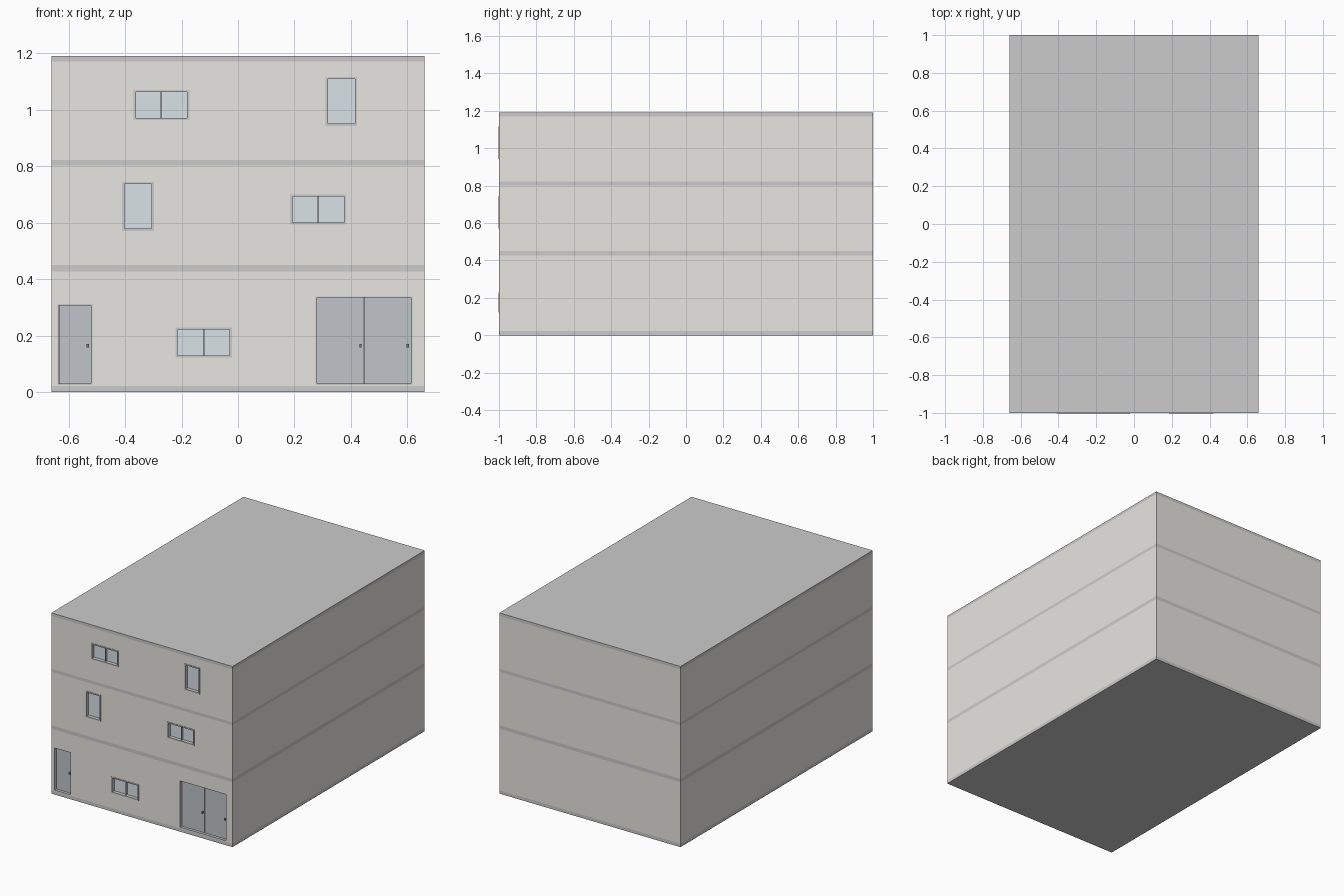
import bpy, bmesh

if "Cube" in bpy.data.objects:
    bpy.data.objects.remove(bpy.data.objects["Cube"])

W, D, H = 0.66, 1.0, 1.19          # half width, half depth, height
FRONT, WALL = -D, 0.04             # front plane, wall thickness


def material(name, rgb):
    m = bpy.data.materials.new(name)
    m.diffuse_color = (*rgb, 1)
    m.use_nodes = True
    m.node_tree.nodes["Principled BSDF"].inputs["Base Color"].default_value = m.diffuse_color
    return m


WALL_M = material("plaster", (0.80, 0.79, 0.75))
SLAB_M = material("concrete", (0.74, 0.74, 0.73))
FRAME_M = material("frame_grey", (0.54, 0.54, 0.54))
GLASS_M = material("glass", (0.69, 0.76, 0.80))
DOOR_M = material("door_grey", (0.53, 0.56, 0.59))
DARK_M = material("handle_dark", (0.2, 0.2, 0.2))


def boxes(name, spans, mat=None):
    """One object made of boxes given as (x0, x1, y0, y1, z0, z1)."""
    bm = bmesh.new()
    for x0, x1, y0, y1, z0, z1 in spans:
        for v in bmesh.ops.create_cube(bm, size=1)["verts"]:
            v.co = (x1 if v.co.x > 0 else x0,
                    y1 if v.co.y > 0 else y0,
                    z1 if v.co.z > 0 else z0)
    me = bpy.data.meshes.new(name)
    bm.to_mesh(me)
    bm.free()
    ob = bpy.data.objects.new(name, me)
    bpy.context.collection.objects.link(ob)
    if mat:
        me.materials.append(mat)
    return ob


def frame(name, x0, x1, z0, z1, t, y0, y1, splits=()):
    """Rectangular frame with optional vertical mullions."""
    parts = [(x0, x0 + t, y0, y1, z0, z1), (x1 - t, x1, y0, y1, z0, z1),
             (x0 + t, x1 - t, y0, y1, z0, z0 + t),
             (x0 + t, x1 - t, y0, y1, z1 - t, z1)]
    parts += [(s - t / 3, s + t / 3, y0 + 0.008, y1, z0 + t, z1 - t) for s in splits]
    return boxes(name, parts, FRAME_M)


# Openings: x0, x1, z0, z1, number of panes or leaves
windows = [(-0.37, -0.172, 0.963, 1.07, 2), (0.31, 0.422, 0.943, 1.116, 1),
           (-0.41, -0.298, 0.571, 0.744, 1), (0.185, 0.383, 0.593, 0.70, 2),
           (-0.222, -0.022, 0.122, 0.229, 2)]
doors = [(-0.64, -0.515, 0.025, 0.311, 1), (0.274, 0.618, 0.025, 0.339, 2)]

# Hidden cutters
room = boxes("room_cutter", [(-W + WALL, W - WALL, -D + WALL, D - WALL, -0.1, H + 0.1)])
holes = boxes("opening_cutter", [(x0, x1, -D - 0.1, -D + 2 * WALL, z0, z1)
                                 for x0, x1, z0, z1, _ in windows + doors])
for c in (room, holes):
    c.hide_render = True
    c.hide_viewport = True

# Floor slabs and roof, with the storey walls between them
slabs = [(0, 0.022), (0.427, 0.450), (0.802, 0.822), (1.17, H)]
for name, (z0, z1) in zip(("ground_slab", "first_floor_slab", "second_floor_slab", "roof_slab"), slabs):
    boxes(name, [(-W, W, -D, D, z0, z1)], SLAB_M)
for i in range(3):
    walls = boxes(f"storey_{i + 1}_walls", [(-W, W, -D, D, slabs[i][1], slabs[i + 1][0])], WALL_M)
    for c in (room, holes):
        mod = walls.modifiers.new(c.name, "BOOLEAN")
        mod.operation, mod.object, mod.solver = "DIFFERENCE", c, "EXACT"

# Windows: slightly proud frame and recessed glass
for i, (x0, x1, z0, z1, n) in enumerate(windows, 1):
    mid = [(x0 + x1) / 2] if n == 2 else []
    frame(f"window_{i}_frame", x0, x1, z0, z1, 0.008, FRONT - 0.003, FRONT + 0.035, mid)
    boxes(f"window_{i}_glass", [(x0 + 0.004, x1 - 0.004, FRONT + 0.02, FRONT + 0.026,
                                 z0 + 0.004, z1 - 0.004)], GLASS_M)

# Doors: thin flush frame, recessed leaves and small handles
for i, (x0, x1, z0, z1, n) in enumerate(doors, 1):
    t = 0.005
    frame(f"door_{i}_frame", x0, x1, z0, z1, t, FRONT, FRONT + 0.035)
    w = (x1 - x0 - 2 * t) / n
    leaves, handles = [], []
    for k in range(n):
        a = x0 + t + k * w
        b = a + w
        leaves.append((a + 0.001, b - 0.001, FRONT + 0.018, FRONT + 0.03, z0 + t, z1 - t))
        handles.append((b - 0.016, b - 0.008, FRONT + 0.004, FRONT + 0.018, 0.158, 0.17))
    boxes(f"door_{i}_leaves", leaves, DOOR_M)
    boxes(f"door_{i}_handles", handles, DARK_M)
